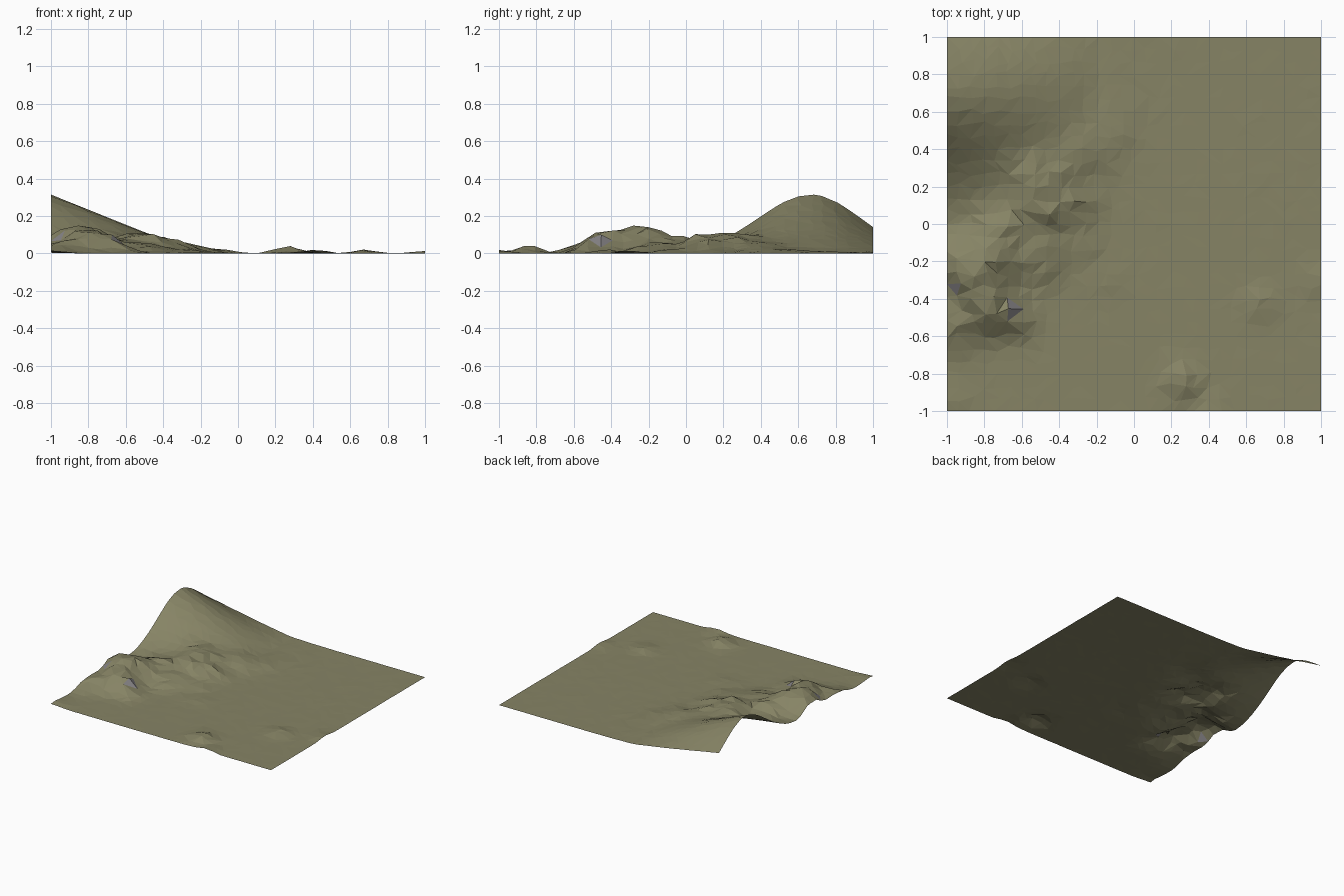
import bpy, bmesh, random
from math import exp
from mathutils import Vector, noise

if "Cube" in bpy.data.objects:
    bpy.data.objects.remove(bpy.data.objects["Cube"])

random.seed(4)
N = 30  # terrain cells per side

# rock mounds: x, y, height, radius
MOUNDS = [
    (-0.88, -0.30, 0.12, 0.15), (-0.73, -0.20, 0.09, 0.13),
    (-0.98, -0.18, 0.07, 0.12), (-0.76, -0.46, 0.085, 0.11),
    (-0.95, -0.55, 0.05, 0.13), (-0.64, -0.50, 0.045, 0.10),
    (-0.72, -0.05, 0.06, 0.12), (-0.60, 0.08, 0.05, 0.12),
    (-0.45, 0.05, 0.06, 0.13), (-0.44, 0.23, 0.06, 0.12),
    (-0.58, 0.28, 0.035, 0.09), (-0.30, 0.10, 0.045, 0.10),
    (-0.25, 0.38, 0.04, 0.12), (-0.48, -0.18, 0.05, 0.12),
    (-0.26, -0.10, 0.02, 0.09), (-0.10, 0.52, 0.015, 0.12),
    (0.26, -0.84, 0.042, 0.09), (0.68, -0.43, 0.024, 0.08),
    (0.42, -1.00, 0.020, 0.08), (0.98, -0.30, 0.016, 0.08),
    (-1.00, -0.95, 0.015, 0.10), (-0.15, -0.30, 0.010, 0.10),
]


def hill(x, y):
    t = (x + 1) / 0.78
    slope = max(0, 1 - t)
    tail = 0.04 * exp(-((t - 1) / 0.25) ** 2)
    s = 0.26 if y > 0.67 else 0.28
    return 0.315 * (slope + tail) * exp(-(y - 0.67) ** 2 / (2 * s * s))


def height(x, y):
    rocks = sum(h * exp(-((x - cx) ** 2 + (y - cy) ** 2) / (r * r))
                for cx, cy, h, r in MOUNDS)
    rough = min(1, rocks / 0.10)
    n = noise.noise(Vector((x * 6.5, y * 6.5, 3.1)))
    fine = noise.noise(Vector((x * 15, y * 15, 8.7)))
    z = hill(x, y) + rocks * 0.97 + rough * (0.028 * n + 0.024 * fine)
    return max(0, z + 0.002 * fine)


def material(name, rgb):
    m = bpy.data.materials.new(name)
    m.diffuse_color = (*rgb, 1)
    m.use_nodes = True
    m.node_tree.nodes["Principled BSDF"].inputs["Base Color"].default_value = m.diffuse_color
    return m


# irregular low-poly sheet
bm = bmesh.new()
grid = []
for j in range(N + 1):
    row = []
    for i in range(N + 1):
        x, y = -1 + 2 * i / N, -1 + 2 * j / N
        if 0 < i < N:
            x += random.uniform(-0.018, 0.018)
        if 0 < j < N:
            y += random.uniform(-0.018, 0.018)
        row.append(bm.verts.new((x, y, height(x, y))))
    grid.append(row)

for j in range(N):
    for i in range(N):
        a, b = grid[j][i], grid[j][i + 1]
        c, d = grid[j + 1][i + 1], grid[j + 1][i]
        tris = ((a, b, c), (a, c, d)) if random.random() < 0.5 else ((a, b, d), (b, c, d))
        for t in tris:
            bm.faces.new(t)

# steep rocky faces show bare stone
bm.normal_update()
for f in bm.faces:
    c = f.calc_center_median()
    if f.normal.z < 0.76 and c.y < 0.4:
        f.material_index = 1

me = bpy.data.meshes.new("terrain")
bm.to_mesh(me)
bm.free()
me.materials.append(material("dry_grass", (0.24, 0.23, 0.13)))
me.materials.append(material("stone", (0.24, 0.23, 0.24)))
ob = bpy.data.objects.new("terrain", me)
bpy.context.collection.objects.link(ob)
